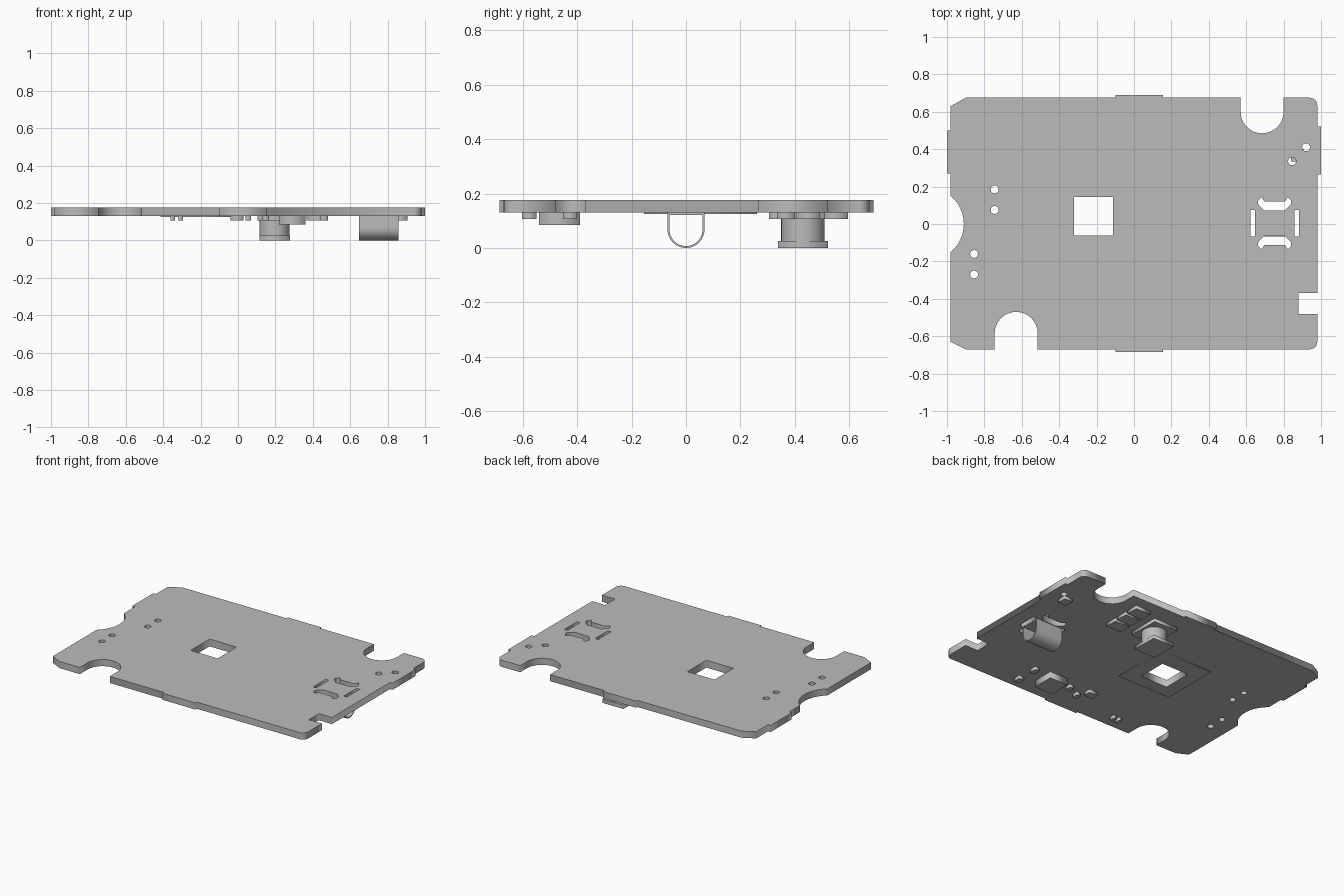
import bpy, math

cube = bpy.data.objects.get("Cube")
if cube:
    bpy.data.objects.remove(cube, do_unlink=True)

grey = bpy.data.materials.new("plain_grey")
grey.use_nodes = True
grey.diffuse_color = (0.5, 0.5, 0.5, 1)
grey.node_tree.nodes["Principled BSDF"].inputs["Base Color"].default_value = (0.5, 0.5, 0.5, 1)

BOTTOM, TOP = 0.13, 0.176


def arc(cx, cy, r, a0, a1, n=16):
    angles = [math.radians(a0 + (a1 - a0) * i / n) for i in range(n + 1)]
    return [(cx + r * math.cos(a), cy + r * math.sin(a)) for a in angles]


def circle(cx, cy, r, n=24):
    return arc(cx, cy, r, 0, 360, n)[:-1]


def rect(x0, x1, y0, y1):
    return [(x0, y0), (x1, y0), (x1, y1), (x0, y1)]


def plate(name, loops, z0, z1):
    """Flat sheet with holes: first loop is the outline, the rest are cut out."""
    curve = bpy.data.curves.new(name, "CURVE")
    curve.dimensions = "2D"
    curve.fill_mode = "BOTH"
    curve.extrude = (z1 - z0) / 2
    for loop in loops:
        spline = curve.splines.new("POLY")
        spline.points.add(len(loop) - 1)
        for point, (x, y) in zip(spline.points, loop):
            point.co = (x, y, 0, 1)
        spline.use_cyclic_u = True
    obj = bpy.data.objects.new(name, curve)
    bpy.context.collection.objects.link(obj)
    obj.location.z = (z0 + z1) / 2
    bpy.ops.object.select_all(action="DESELECT")
    obj.select_set(True)
    bpy.context.view_layer.objects.active = obj
    bpy.ops.object.convert(target="MESH")
    obj = bpy.context.object
    obj.data.materials.clear()
    obj.data.materials.append(grey)
    return obj


def box(name, x0, x1, y0, y1, z0, z1=BOTTOM):
    return plate(name, [rect(x0, x1, y0, y1)], z0, z1)


# Board outline, counter-clockwise from the lower left chamfer
outline = [(-0.98, -0.63), (-0.9, -0.67), (-0.745, -0.67)]
outline += arc(-0.63, -0.585, 0.115, 180, 0)
outline += [(-0.515, -0.67), (-0.1, -0.67), (-0.1, -0.685), (0.155, -0.685), (0.155, -0.67)]
outline += arc(0.94, -0.63, 0.04, -90, 0, 6)
outline += [(0.98, -0.48), (0.88, -0.48), (0.88, -0.37), (0.98, -0.37)]
outline += [(0.98, 0.265), (1.0, 0.265), (1.0, 0.52), (0.98, 0.52)]
outline += arc(0.94, 0.635, 0.04, 0, 90, 6)
outline += [(0.8, 0.675)] + arc(0.685, 0.6, 0.115, 0, -180) + [(0.57, 0.675)]
outline += [(0.155, 0.675), (0.155, 0.69), (-0.1, 0.69), (-0.1, 0.675)]
outline += [(-0.9, 0.675), (-0.98, 0.63), (-0.98, 0.5), (-1, 0.5), (-1, 0.27), (-0.98, 0.27)]
outline += arc(-1.106, 0, 0.196, 50, -50)

# Board holes: window, pin holes, motor slots
window = rect(-0.32, -0.112, -0.062, 0.145)
pins = [(-0.745, 0.185), (-0.745, 0.075), (-0.855, -0.16), (-0.855, -0.27),
        (0.92, 0.41), (0.845, 0.335)]
holes = [window] + [circle(x, y, 0.021) for x, y in pins]
MX, MY = 0.752, 0.004
half = [(0.055, 0.068), (0.088, 0.102), (0.088, 0.122), (0.07, 0.14), (0.055, 0.116)]
bone = half + [(-x, y) for x, y in reversed(half)]
for s in (1, -1):
    holes.append([(MX + x, MY + s * y) for x, y in bone])
    holes.append(rect(MX + s * 0.118 - 0.012, MX + s * 0.118 + 0.012, MY - 0.07, MY + 0.07))
plate("board", [outline] + holes, BOTTOM, TOP)

# Thin frame around the window
plate("window_frame", [rect(-0.414, -0.005, -0.154, 0.261), window], 0.125, BOTTOM)

# Button: mount, round stem, cap
box("button_mount", 0.105, 0.288, 0.32, 0.545, 0.107)
stem = plate("button_stem", [circle(0.195, 0.43, 0.08, 40)], 0.024, 0.107)
bpy.ops.object.shade_smooth_by_angle()
box("button_cap", 0.115, 0.277, 0.338, 0.522, 0.0, 0.026)

# Curved clip hanging under the slots: closed sheet with a rounded belly
R, T = 0.068, 0.007
outer = [(-R, 0.13)] + arc(0, R, R, 180, 360, 24) + [(R, 0.13)]
inner = [(-R + T, 0.122)] + arc(0, R, R - T, 180, 360, 24) + [(R - T, 0.122)]
clip = plate("clip", [outer, inner], -0.105, 0.105)
clip.rotation_euler = (math.pi / 2, 0, math.pi / 2)
clip.location = (MX, 0, 0)
bpy.ops.object.shade_smooth_by_angle()

# Row of three contact blocks
for i in range(3):
    y = 0.305 + i * 0.102
    box(f"contact_block_{i + 1}", 0.365, 0.48, y, y + 0.086, 0.107)

# Chip and small parts
box("chip", 0.22, 0.36, -0.54, -0.39, 0.085)
small_parts = [(0.84, 0.905, 0.335, 0.4), (0.44, 0.48, -0.603, -0.55),
               (0.44, 0.475, -0.452, -0.4), (0.13, 0.165, -0.475, -0.43),
               (0.04, 0.07, -0.52, -0.475), (-0.04, 0.03, -0.452, -0.4),
               (-0.36, -0.338, -0.59, -0.55), (-0.318, -0.295, -0.59, -0.55)]
for i, (x0, x1, y0, y1) in enumerate(small_parts):
    box(f"small_part_{i + 1}", x0, x1, y0, y1, 0.107)
